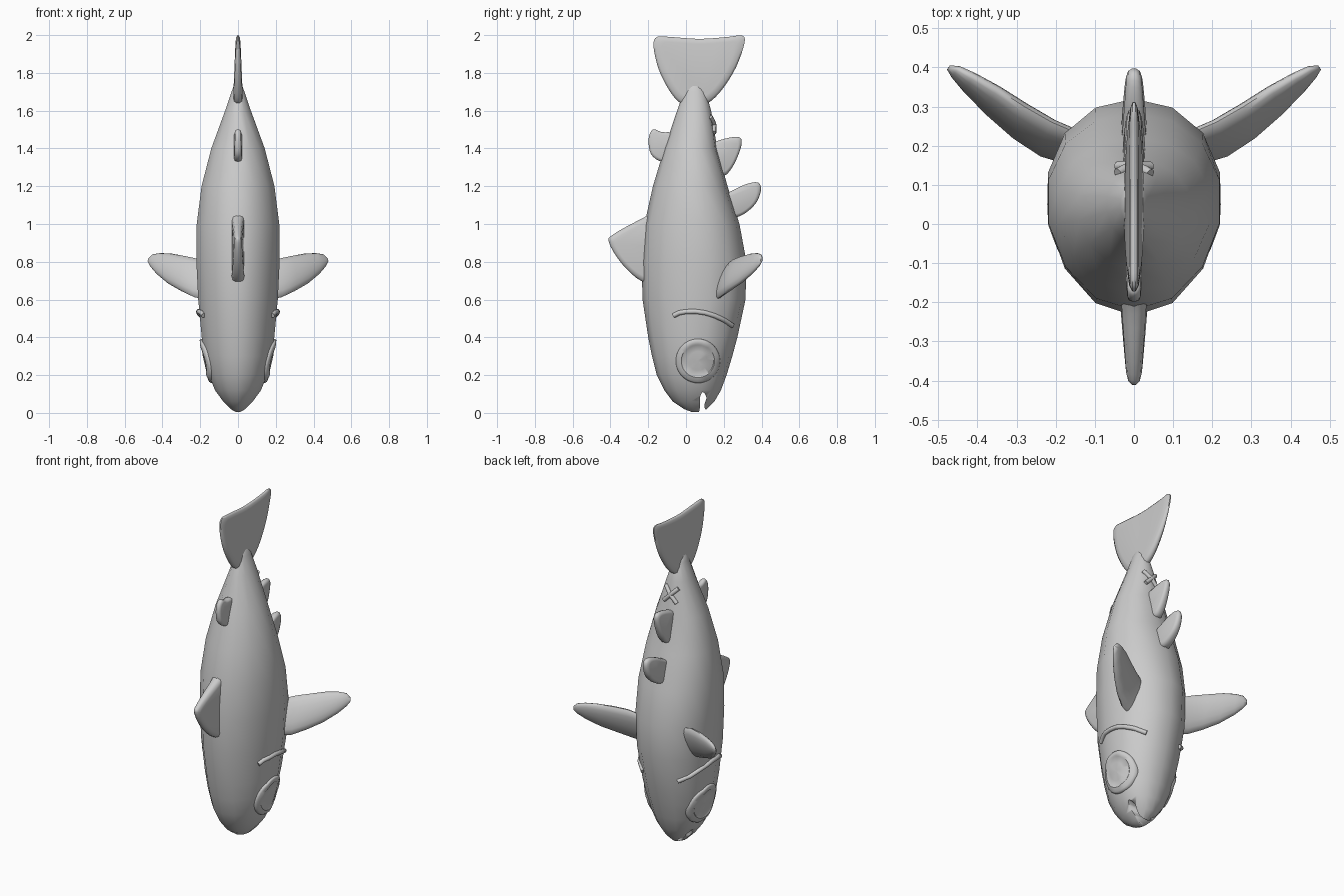
import bpy, bmesh, math
from mathutils import Vector
from mathutils.bvhtree import BVHTree

if "Cube" in bpy.data.objects:
    bpy.data.objects.remove(bpy.data.objects["Cube"])


def finish(name, bm, angle=40):
    bmesh.ops.recalc_face_normals(bm, faces=bm.faces)
    me = bpy.data.meshes.new(name)
    bm.to_mesh(me)
    bm.free()
    ob = bpy.data.objects.new(name, me)
    bpy.context.collection.objects.link(ob)
    bpy.ops.object.select_all(action='DESELECT')
    ob.select_set(True)
    bpy.context.view_layer.objects.active = ob
    bpy.ops.object.shade_smooth_by_angle(angle=math.radians(angle))
    return ob


def loft(rings):
    """Closed skin through equal-length rings of points, capped at both ends."""
    bm = bmesh.new()
    vs = [[bm.verts.new(p) for p in r] for r in rings]
    n = len(vs[0])
    for a, b in zip(vs, vs[1:]):
        for i in range(n):
            j = (i + 1) % n
            bm.faces.new((a[i], a[j], b[j], b[i]))
    bm.faces.new(vs[0])
    bm.faces.new(vs[-1])
    return bm


def smooth_loop(pts, steps=4):
    """Closed Catmull-Rom curve through 2D points."""
    out, n = [], len(pts)
    P = [Vector(p) for p in pts]
    for i in range(n):
        a, b, c, d = (P[(i + k) % n] for k in (-1, 0, 1, 2))
        for s in range(steps):
            t = s / steps
            out.append(0.5 * (2 * b + (c - a) * t + (2 * a - 5 * b + 4 * c - d) * t * t
                              + (3 * b - a - 3 * c + d) * t ** 3))
    return out


# Body: 14-sided sections as (z, half width, y min, y max)
sections = [
    (0.005, .012, .03, .07), (.02, .04, -.01, .11), (.06, .08, -.07, .15),
    (.12, .125, -.115, .185), (.2, .158, -.155, .215), (.3, .182, -.18, .245),
    (.4, .197, -.2, .272), (.6, .216, -.23, .315), (.8, .226, -.235, .32),
    (1.0, .224, -.22, .283), (1.2, .198, -.175, .22), (1.4, .145, -.115, .165),
    (1.6, .07, -.047, .133), (1.7, .035, -.012, .105), (1.735, .022, .005, .08),
    (1.75, .008, .02, .05)]
rings = []
for z, w, y0, y1 in sections:
    ring = []
    for i in range(14):
        a = 2 * math.pi * i / 14
        s, c = math.sin(a), math.cos(a)
        ring.append((w * s, (y0 + y1) / 2 + (y1 - y0) / 2 * c + .12 * w * s * s, z))
    rings.append(ring)
bm = loft(rings)
surface = BVHTree.FromBMesh(bm)
body = finish("body", bm, 60)


def side_x(y, z):
    hit = surface.ray_cast(Vector((2, y, z)), Vector((-1, 0, 0)))[0]
    return hit.x if hit else 0


def back_y(x, z):
    hit = surface.ray_cast(Vector((x, 2, z)), Vector((0, -1, 0)))[0]
    return hit.y if hit else 0


# Mouth slit cut through the snout
slit = smooth_loop([(.062, -.05), (.13, -.05), (.098, .03), (.108, .08),
                    (.09, .11), (.075, .085), (.074, .03)])
cutter = finish("mouth_cutter", loft([[(x, p.x, p.y) for p in slit] for x in (-.3, .3)]))
cutter.hide_render = True
cutter.hide_viewport = True
mod = body.modifiers.new("mouth", 'BOOLEAN')
mod.operation = 'DIFFERENCE'
mod.solver = 'EXACT'
mod.object = cutter
bpy.context.view_layer.objects.active = body
bpy.ops.object.modifier_apply(modifier=mod.name)
bpy.data.objects.remove(cutter)


# Flat fins in the centre plane: outline (y, z), thickness tapering root to tip
def fin(name, pts, root, tip, t0, t1):
    loop = smooth_loop(pts)
    mid = sum(loop, Vector((0, 0))) / len(loop)
    root, tip = Vector(root), Vector(tip)
    axis = tip - root
    rings = []
    for scale, h in ((.8, -1), (.94, -.8), (1, -.3), (1, .3), (.94, .8), (.8, 1)):
        ring = []
        for p in loop:
            q = mid + (p - mid) * scale
            f = min(max((q - root).dot(axis) / axis.length_squared, 0), 1)
            ring.append((h * (t0 + (t1 - t0) * f), q.x, q.y))
        rings.append(ring)
    finish(name, loft(rings), 60)


fin("tail_fin", [(-.03, 1.64), (-.09, 1.71), (-.145, 1.82), (-.172, 1.94), (-.155, 1.99),
                 (-.08, 1.99), (.07, 1.98), (.22, 1.99), (.295, 1.998), (.31, 1.96),
                 (.265, 1.83), (.19, 1.71), (.115, 1.64), (.04, 1.625)],
    (.04, 1.63), (.07, 2), .027, .011)
fin("front_large_fin", [(-.15, 1.06), (-.23, 1.03), (-.385, .945), (-.407, .9), (-.34, .79),
                        (-.24, .7), (-.15, .69), (-.12, .88)], (-.2, .87), (-.41, .9), .034, .018)
fin("front_small_fin", [(-.06, 1.47), (-.13, 1.487), (-.175, 1.5), (-.198, 1.45),
                        (-.185, 1.37), (-.13, 1.33), (-.07, 1.34)],
    (-.08, 1.41), (-.2, 1.45), .022, .016)
fin("back_lower_fin", [(.17, 1.06), (.25, 1.035), (.31, 1.055), (.37, 1.11), (.397, 1.18),
                       (.38, 1.22), (.31, 1.208), (.22, 1.165), (.15, 1.14)],
    (.2, 1.1), (.4, 1.2), .034, .018)
fin("back_upper_fin", [(.1, 1.29), (.19, 1.255), (.235, 1.285), (.275, 1.36), (.295, 1.43),
                       (.28, 1.46), (.22, 1.455), (.14, 1.43), (.09, 1.4)],
    (.13, 1.35), (.3, 1.45), .03, .016)

# Side fins: (lower edge, upper edge, half thickness), mirrored
stations = [((.17, .16, .60), (.14, .23, .79), .03), ((.23, .178, .612), (.21, .26, .815), .032),
            ((.30, .225, .645), (.28, .30, .83), .032), ((.37, .285, .685), (.35, .345, .843), .028),
            ((.43, .345, .735), (.41, .378, .846), .022), ((.462, .38, .772), (.45, .398, .84), .015),
            ((.476, .398, .798), (.472, .402, .82), .006)]
for side, label in ((1, "right"), (-1, "left")):
    rings = []
    for lo, up, t in stations:
        lo, up = Vector(lo), Vector(up)
        chord = (up - lo) / 2
        nrm = chord.cross(Vector((.78, .6, .15))).normalized() * t
        rings.append([])
        for i in range(16):
            a = 2 * math.pi * i / 16
            p = (lo + up) / 2 + chord * math.cos(a) + nrm * math.sin(a)
            rings[-1].append((side * p.x, p.y, p.z))
    finish("side_fin_" + label, loft(rings), 60)

    # Eye: disc with a rim that follows the head surface
    rings = []
    for r, h in ((.112, -.03), (.117, 0), (.116, .008), (.11, .013), (.088, .014),
                 (.083, .009), (.05, .009), (.01, .009)):
        rings.append([])
        for i in range(40):
            a = 2 * math.pi * i / 40
            y, z = .063 + r * math.cos(a), .275 + r * math.sin(a)
            rings[-1].append((side * (side_x(y, z) + h), y, z))
    finish("eye_" + label, loft(rings), 50)


# Thin rounded strips lying on the skin
def tube(name, pts, radius):
    cu = bpy.data.curves.new(name, 'CURVE')
    cu.dimensions = '3D'
    cu.bevel_depth = radius
    cu.bevel_resolution = 3
    cu.use_fill_caps = True
    sp = cu.splines.new('POLY')
    sp.points.add(len(pts) - 1)
    for q, p in zip(sp.points, pts):
        q.co = (*p, 1)
    ob = bpy.data.objects.new(name, cu)
    bpy.context.collection.objects.link(ob)


brow = [(-.065, .515), (-.035, .53), (0, .536), (.05, .537), (.1, .53),
        (.15, .515), (.2, .492), (.245, .462)]
for side, label in ((1, "right"), (-1, "left")):
    tube("brow_" + label, [(side * (side_x(y, z) + .004), y, z) for y, z in brow], .013)

# Crossed strips on the upper back
for d in (1, -1):
    pts = []
    for k in range(7):
        f = k / 3 - 1
        x, z = .042 * f * d, 1.525 + .042 * f
        pts.append((x, back_y(x, z) + .004, z))
    tube("cross_strip_" + ("a" if d > 0 else "b"), pts, .012)
